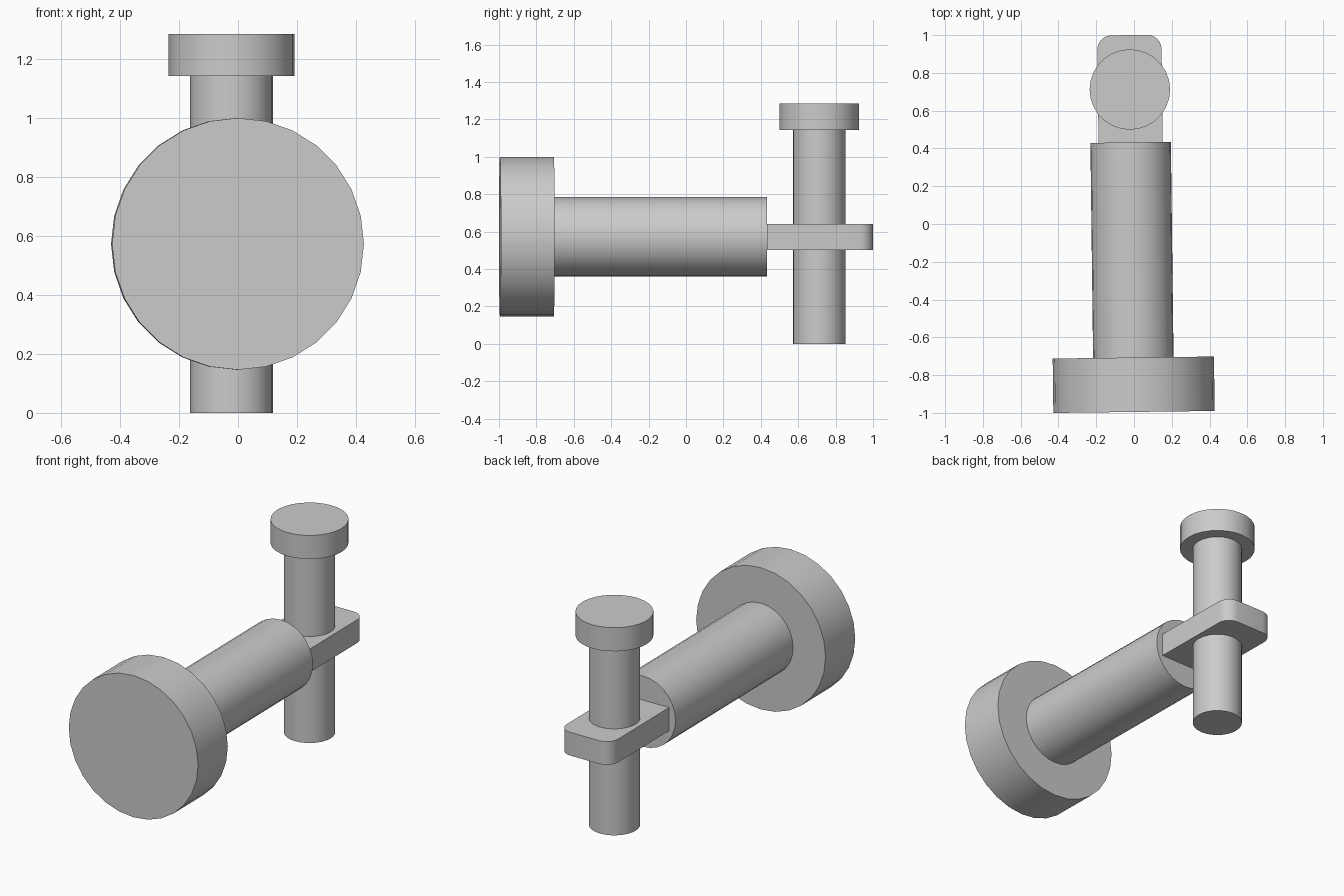
import bpy, bmesh, math
from mathutils import Matrix, Vector

cube = bpy.data.objects.get("Cube")
if cube:
    bpy.data.objects.remove(cube, do_unlink=True)

SIDES = 28
# Frame of the long bolt: local z runs along its axis, turned slightly about the vertical
BOLT = (Matrix.Translation((0, -0.995, 0.573))
        @ Matrix.Rotation(0.0125, 4, 'Z')
        @ Matrix.Rotation(math.radians(-90), 4, 'X'))

grey = bpy.data.materials.new("plain grey")
grey.use_nodes = True
grey.diffuse_color = (0.6, 0.6, 0.6, 1)
grey.node_tree.nodes["Principled BSDF"].inputs["Base Color"].default_value = grey.diffuse_color


def finish(name, bm, matrix):
    bmesh.ops.recalc_face_normals(bm, faces=bm.faces)
    mesh = bpy.data.meshes.new(name)
    bm.to_mesh(mesh)
    bm.free()
    mesh.materials.append(grey)
    obj = bpy.data.objects.new(name, mesh)
    obj.matrix_world = matrix
    bpy.context.collection.objects.link(obj)
    bpy.ops.object.select_all(action='DESELECT')
    obj.select_set(True)
    bpy.context.view_layer.objects.active = obj
    bpy.ops.object.shade_smooth_by_angle(angle=math.radians(35))
    return obj


def turned(name, profile, matrix):
    """Closed solid turned about local z from (radius, height) points."""
    bm = bmesh.new()
    rings = []
    for r, z in profile:
        rings.append([bm.verts.new((r * math.cos(a), r * math.sin(a), z))
                      for a in (math.tau * i / SIDES for i in range(SIDES))])
    for low, high in zip(rings, rings[1:]):
        for i in range(SIDES):
            j = (i + 1) % SIDES
            bm.faces.new((low[i], low[j], high[j], high[i]))
    bm.faces.new(rings[0])
    bm.faces.new(rings[-1])
    return finish(name, bm, matrix)


# Long horizontal bolt with its wide head
turned("bolt", [(0.427, 0), (0.427, 0.288), (0.213, 0.288), (0.213, 1.427)], BOLT)

# Upright pin with its cap
turned("pin", [(0.14, 0), (0.14, 1.142), (0.213, 1.142), (0.213, 1.284)],
       Matrix.Translation((-0.022, 0.712, 0)))

# Flat tongue at the end of the bolt, outer corners rounded
bm = bmesh.new()
bmesh.ops.create_cube(bm, size=1)
bmesh.ops.scale(bm, vec=Vector((0.34, 0.14, 0.57)), verts=bm.verts)
bmesh.ops.translate(bm, vec=Vector((0, 0.002, 1.71)), verts=bm.verts)
corners = [e for e in bm.edges
           if all(v.co.z > 1.9 for v in e.verts)
           and abs(e.verts[0].co.x - e.verts[1].co.x) < 0.01]
bmesh.ops.bevel(bm, geom=corners, offset=0.075, segments=6, profile=0.5,
                affect='EDGES')
finish("tongue", bm, BOLT)
